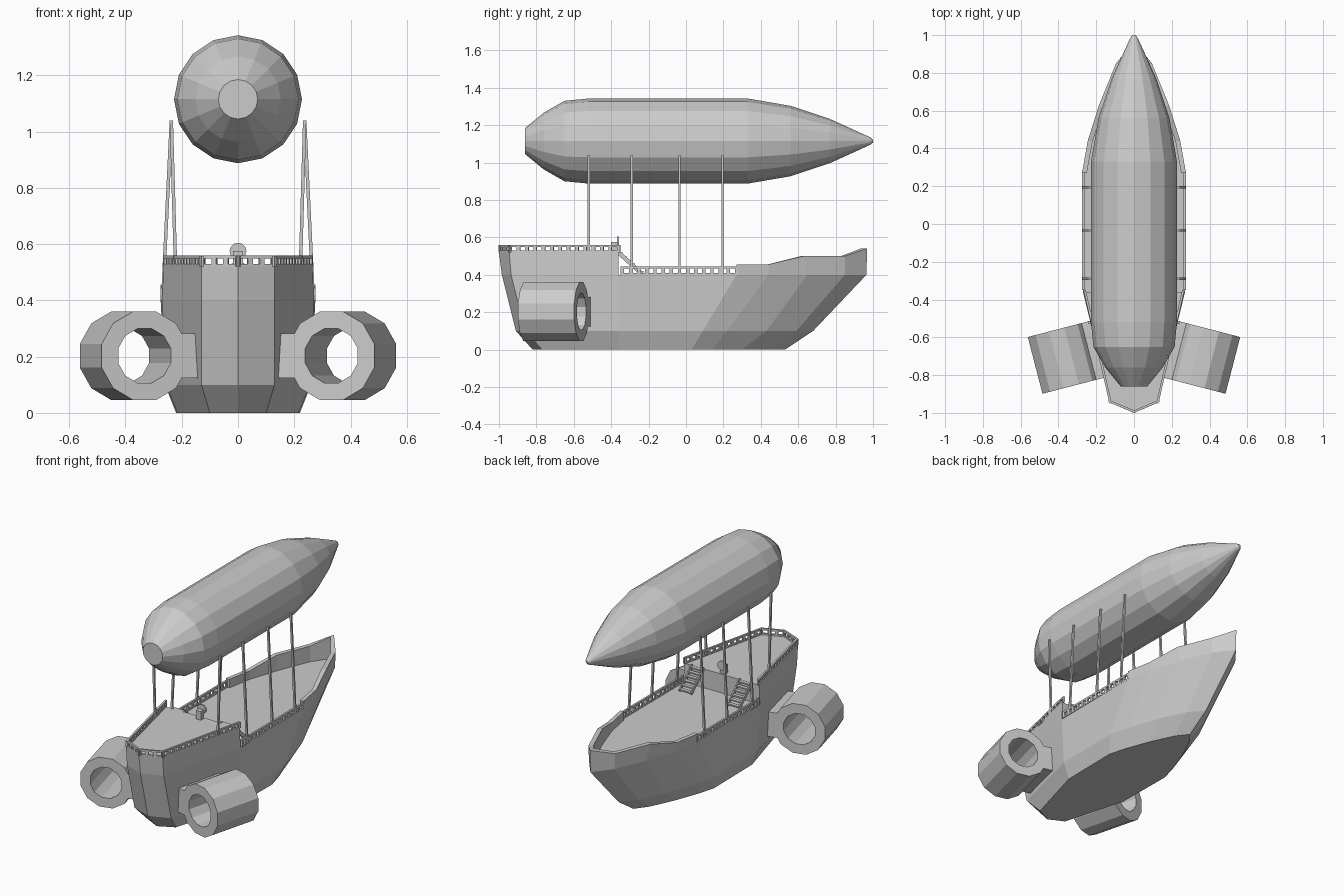
import bpy, bmesh, math
from mathutils import Vector, Matrix

if "Cube" in bpy.data.objects:
    bpy.data.objects.remove(bpy.data.objects["Cube"])

GREY = bpy.data.materials.new("light grey")
GREY.diffuse_color = (0.6, 0.6, 0.6, 1)
GREY.use_nodes = True
GREY.node_tree.nodes["Principled BSDF"].inputs["Base Color"].default_value = GREY.diffuse_color


def finish(name, bm, mirror=True):
    bmesh.ops.recalc_face_normals(bm, faces=bm.faces)
    me = bpy.data.meshes.new(name)
    bm.to_mesh(me)
    bm.free()
    ob = bpy.data.objects.new(name, me)
    bpy.context.collection.objects.link(ob)
    me.materials.append(GREY)
    if mirror:
        ob.modifiers.new("mirror", "MIRROR")
    return ob


def loft(bm, rows, wrap_rows=False, wrap=False, caps=()):
    """Skin quads between rows of points; caps lists the rows to fill."""
    v = [[bm.verts.new(p) for p in r] for r in rows]
    n = len(v[0])
    for a in range(len(v) - (0 if wrap_rows else 1)):
        b = (a + 1) % len(v)
        for i in range(n if wrap else n - 1):
            j = (i + 1) % n
            bm.faces.new((v[a][i], v[a][j], v[b][j], v[b][i]))
    for c in caps:
        bm.faces.new(v[c])
    return v


def beam(bm, p, q, w, h, up=(0, 0, 1)):
    """Box from p to q, w wide sideways and h tall."""
    p, q = Vector(p), Vector(q)
    d = (q - p).normalized()
    s = d.cross(Vector(up)).normalized()
    u = s.cross(d)
    ring = [s * w / 2 * a + u * h / 2 * b for a, b in ((-1, -1), (1, -1), (1, 1), (-1, 1))]
    loft(bm, [[p + r for r in ring], [q + r for r in ring]], wrap=True, caps=(0, 1))


def railing(bm, pts, z0, z1, pitch=0.045):
    """Bottom strip, top rail and posts along a path."""
    for (x0, y0), (x1, y1) in zip(pts, pts[1:]):
        a, b = Vector((x0, y0, 0)), Vector((x1, y1, 0))
        d = (b - a).normalized()
        for z, h in ((z0 + 0.004, 0.01), (z1 - 0.006, 0.012)):
            beam(bm, a + Vector((0, 0, z)), b + Vector((0, 0, z)), 0.012, h)
        n = max(1, round((b - a).length / pitch))
        for i in range(n + 1):
            c = a.lerp(b, i / n)
            beam(bm, c + Vector((0, 0, z0)), c + Vector((0, 0, z1 - 0.002)), 0.012, 0.018, up=d)


# hull: half outlines at three heights, from stern to bow
low = [(0, -.82), (.10, -.77), (.215, -.36), (.22, .03), (.19, .14), (.13, .30), (.06, .45), (0, .53)]
mid = [(0, -.91), (.13, -.86), (.255, -.36), (.26, .09), (.225, .22), (.155, .43), (.075, .59), (0, .68)]
deck = [(0, -.985), (.13, -.935), (.27, -.36), (.275, .27), (.24, .44), (.175, .65), (.09, .85), (0, .965)]
bm = bmesh.new()
loft(bm, [[(x, y, z) for x, y in o] for o, z in ((low, 0), (mid, .1), (deck, .4))], caps=(0, 2))
finish("hull", bm)

# raised rear deck
stern = [(0, -1.0), (.13, -.945), (.265, -.36)]
bm = bmesh.new()
loft(bm, [[(x, y, .4) for x, y in deck[:3]] + [(0, -.36, .4)],
          [(x, y, .52) for x, y in stern] + [(0, -.36, .52)]], caps=(1,))
finish("raised_deck", bm)

# bow bulwark
top = [(.275, .27, .455), (.245, .44, .455), (.185, .63, .5), (.095, .85, .5), (0, .968, .54)]
inset = [(.025, 0), (.025, .005), (.025, .015), (.022, .02), (0, .035)]
inner = [(x - a, y - b, z) for (x, y, z), (a, b) in zip(top, inset)]
bm = bmesh.new()
v = loft(bm, [[(x, y, .4) for x, y in deck[3:]], top, inner,
              [(x, y, .398) for x, y, z in inner]], wrap_rows=True)
bm.faces.new([r[0] for r in v])
finish("bow_bulwark", bm)

# railings
bm = bmesh.new()
railing(bm, [(0, -.993), (.126, -.94), (.259, -.36)], .52, .56)
railing(bm, [(.269, -.34), (.269, .27)], .4, .445)
finish("railings", bm)

# stairs from the raised deck to the main deck
bm = bmesh.new()
for i in range(6):
    y, z = -.35 + i * .022, .515 - i * .02
    beam(bm, (.13, y, z), (.21, y, z), .024, .008)
for x in (.13, .21):
    beam(bm, (x, -.365, .522), (x, -.235, .405), .008, .022)
finish("stairs", bm)

# helm
bm = bmesh.new()
beam(bm, (0, -.385, .52), (0, -.385, .575), .035, .03, up=(0, 1, 0))
bmesh.ops.create_cone(bm, cap_ends=True, segments=12, radius1=.03, radius2=.03, depth=.012,
                      matrix=Matrix.Translation((0, -.364, .575)) @ Matrix.Rotation(math.pi / 2, 4, 'X'))
finish("helm", bm, False)

# support poles
bm = bmesh.new()
for y in (-.52, -.29, -.035, .195):
    foot = (.222, y, .52) if y < -.4 else (.268, y, .4)
    beam(bm, foot, (.237, y, 1.04), .012, .012, up=(0, 1, 0))
finish("support_poles", bm)

# balloon: lathed profile of (y, radius)
profile = [(-.86, .07), (-.76, .152), (-.65, .215), (-.52, .2275), (.33, .2275),
           (.56, .188), (.77, .118), (.985, .02), (1.0, .008)]
N = 16
bm = bmesh.new()
loft(bm, [[(r * math.sin(2 * math.pi * i / N), y, 1.115 + r * math.cos(2 * math.pi * i / N))
           for i in range(N)] for y, r in profile], wrap=True, caps=(0, -1))
finish("balloon", bm, False)

# ducted engines: open tubes, toed out, with a pylon to the hull
bm = bmesh.new()
rings = []
for r, y in ((.163, -.155), (.163, .155), (.1, .155), (.1, -.155)):
    rings.append([(r * math.cos(math.radians(30 * i + 15)), y, r * math.sin(math.radians(30 * i + 15)))
                  for i in range(12)])
loft(bm, rings, wrap_rows=True, wrap=True)
beam(bm, (-.185, -.155, 0), (-.185, .155, 0), .12, .157)
ob = finish("engines", bm, False)
ob.data.transform(Matrix.Translation((.371, -.709, .203)) @ Matrix.Rotation(math.radians(-14.5), 4, 'Z'))
ob.modifiers.new("mirror", "MIRROR")
